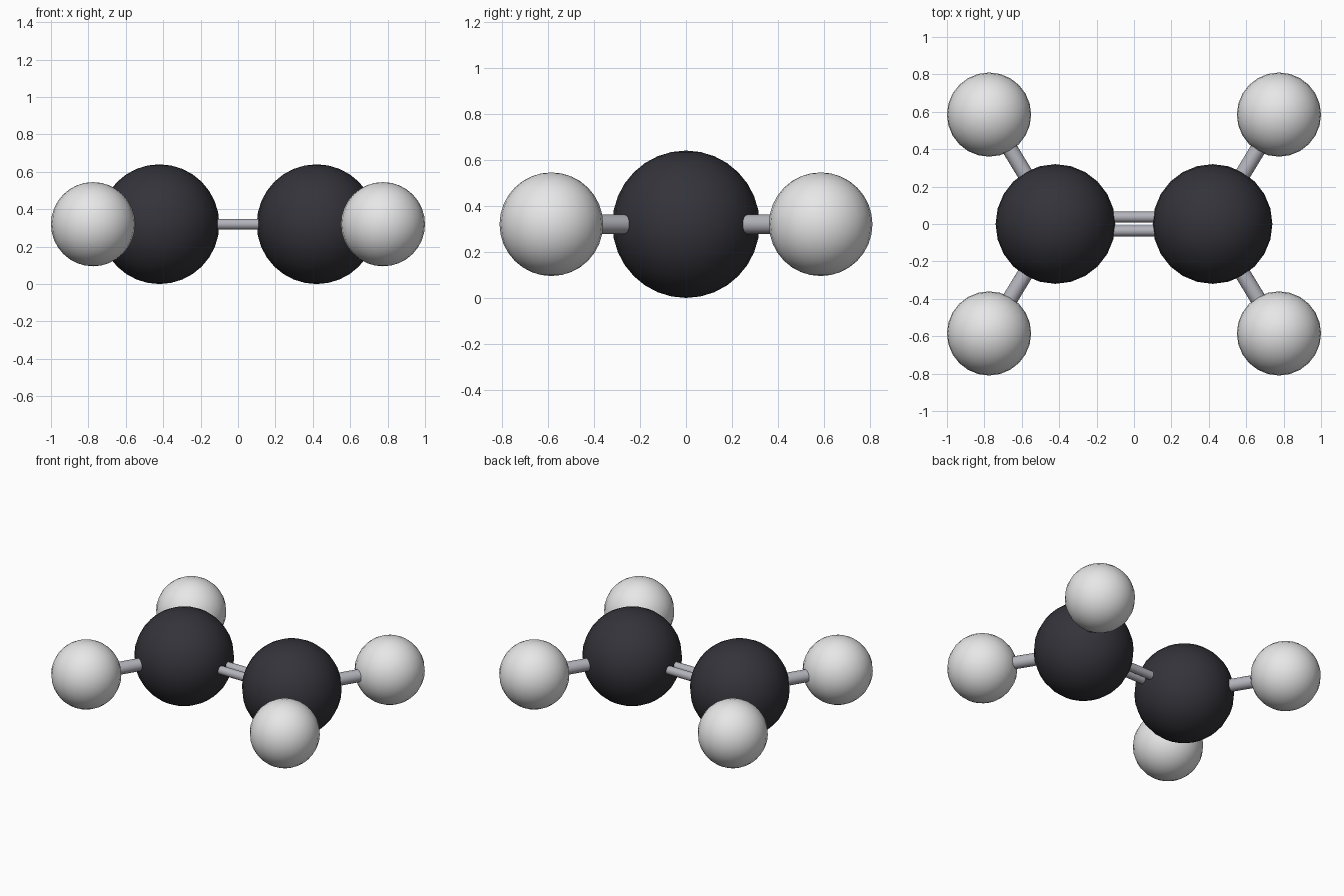
import bpy
from math import radians
from mathutils import Vector

cube = bpy.data.objects.get("Cube")
if cube:
    bpy.data.objects.remove(cube)

Z = 0.32            # height of the flat molecule's plane
CARBON_X = 0.42
CARBON_R = 0.32
HYDROGEN = (0.775, 0.585)
HYDROGEN_R = 0.225


def make_material(name, color):
    mat = bpy.data.materials.new(name)
    mat.use_nodes = True
    mat.diffuse_color = (*color, 1)
    mat.node_tree.nodes["Principled BSDF"].inputs["Base Color"].default_value = (*color, 1)
    return mat


dark = make_material("charcoal", (0.033, 0.033, 0.042))
pale = make_material("off_white", (0.82, 0.82, 0.82))
metal = make_material("bond_grey", (0.45, 0.45, 0.50))


def finish(name, mat):
    obj = bpy.context.object
    obj.name = name
    obj.data.materials.append(mat)
    bpy.ops.object.shade_smooth_by_angle(angle=radians(40))


def ball(name, center, radius, mat):
    bpy.ops.mesh.primitive_uv_sphere_add(segments=24, ring_count=16,
                                         radius=radius, location=center)
    finish(name, mat)


def rod(name, start, end, radius):
    axis = end - start
    bpy.ops.mesh.primitive_cylinder_add(
        vertices=16, radius=radius, depth=axis.length,
        location=(start + end) / 2,
        rotation=axis.to_track_quat('Z', 'Y').to_euler())
    finish(name, metal)


# Carbon atoms, each with two hydrogen atoms on single bonds
for side, sx in (("left", 1), ("right", -1)):
    carbon = Vector((sx * CARBON_X, 0, Z))
    ball(f"carbon_{side}", carbon, CARBON_R, dark)
    for end, sy in (("front", -1), ("back", 1)):
        hydrogen = Vector((sx * HYDROGEN[0], sy * HYDROGEN[1], Z))
        ball(f"hydrogen_{end}_{side}", hydrogen, HYDROGEN_R, pale)
        rod(f"single_bond_{end}_{side}", carbon, hydrogen, 0.042)

# Double bond: two thin parallel rods
for end, sy in (("front", -1), ("back", 1)):
    rod(f"double_bond_{end}", Vector((-CARBON_X, sy * 0.037, Z)),
        Vector((CARBON_X, sy * 0.037, Z)), 0.029)
